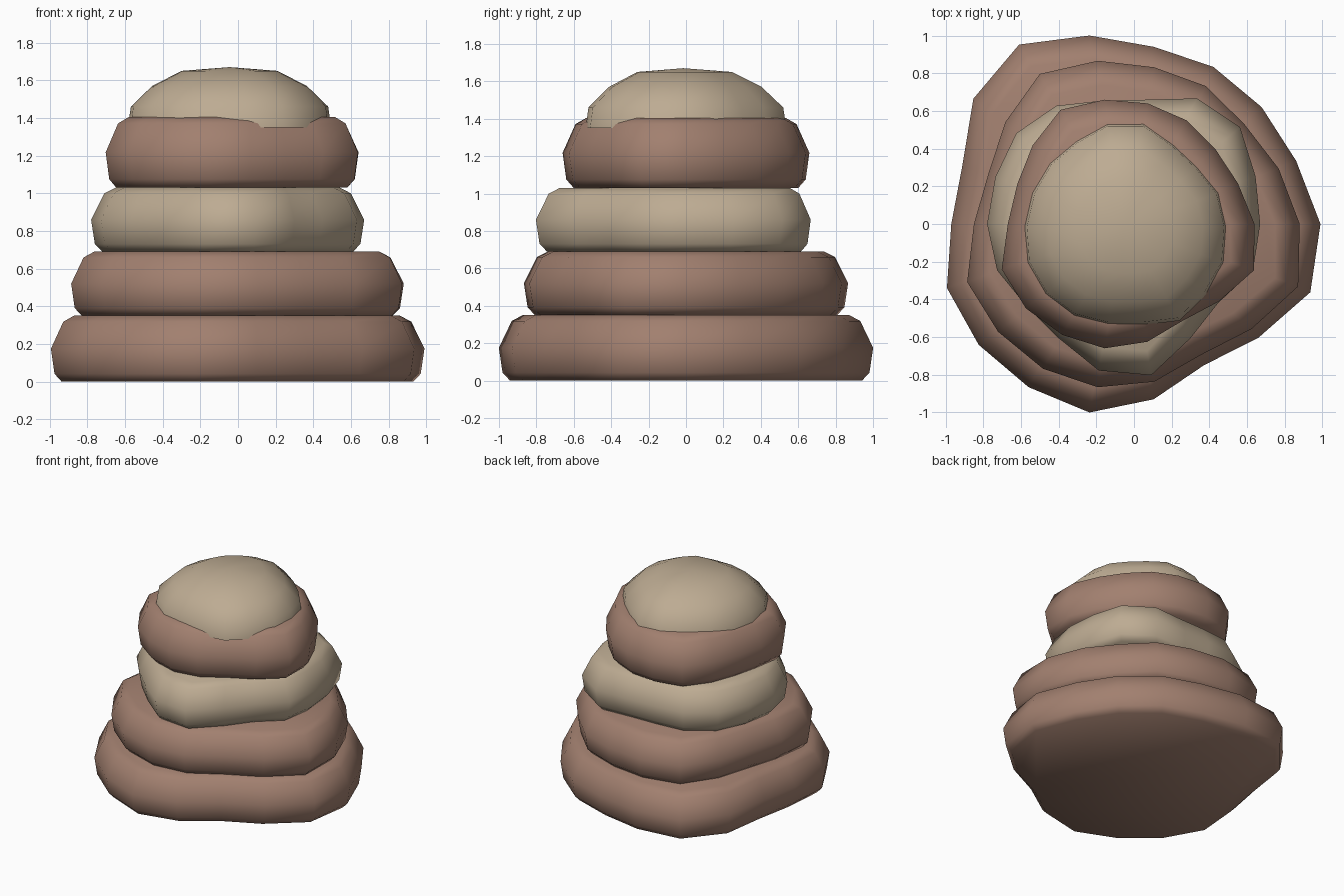
import bpy, bmesh, math

if "Cube" in bpy.data.objects:
    bpy.data.objects.remove(bpy.data.objects["Cube"])


def material(name, rgb):
    m = bpy.data.materials.new(name)
    m.diffuse_color = (*rgb, 1)
    m.use_nodes = True
    m.node_tree.nodes["Principled BSDF"].inputs["Base Color"].default_value = m.diffuse_color
    return m


BROWN = material("clay brown", (0.36, 0.215, 0.16))
TAN = material("sand tan", (0.51, 0.41, 0.29))


def lofted_stone(name, mat, cx, cy, radii, profile, apex=None):
    """Irregular outline (radii at even angles) swept through (z, inset, scale) rings."""
    bm = bmesh.new()
    n = len(radii)
    rings = []
    for z, inset, scale in profile:
        ring = []
        for i, r in enumerate(radii):
            a = 2 * math.pi * i / n
            rr = (r - inset) * scale
            ring.append(bm.verts.new((cx + rr * math.cos(a), cy + rr * math.sin(a), z)))
        rings.append(ring)
    for lo, hi in zip(rings, rings[1:]):
        for i in range(n):
            j = (i + 1) % n
            bm.faces.new((lo[i], lo[j], hi[j], hi[i]))
    bm.faces.new(rings[0][::-1])
    if apex is None:
        bm.faces.new(rings[-1])
    else:
        tip = bm.verts.new((cx, cy, apex))
        for i in range(n):
            bm.faces.new((rings[-1][i], rings[-1][(i + 1) % n], tip))
    bmesh.ops.recalc_face_normals(bm, faces=bm.faces)
    me = bpy.data.meshes.new(name)
    bm.to_mesh(me)
    bm.free()
    me.materials.append(mat)
    ob = bpy.data.objects.new(name, me)
    bpy.context.collection.objects.link(ob)
    bpy.context.view_layer.objects.active = ob
    ob.select_set(True)
    bpy.ops.object.shade_smooth_by_angle(angle=math.radians(60))
    ob.select_set(False)


def cushion(z0, z1):
    """Rounded slab profile between two heights."""
    h = z1 - z0
    return [(z0, 0.06, 1), (z0 + 0.12 * h, 0.02, 1), (z0 + 0.5 * h, 0, 1),
            (z0 + 0.91 * h, 0.07, 1), (z1, 0.13, 1)]


# Stacked stones, bottom to top
lofted_stone("bottom_stone", BROWN, -0.06, 0,
             [1.05, .98, .964, .963, .955, 1.016, 1.10, 1.035, .906,
              .91, .993, .998, 1.0, 1.016, .945, .865, .94, 1.06], cushion(0, 0.35))
lofted_stone("second_stone", BROWN, -0.04, 0,
             [.92, .86, .82, .845, .845, .88, .92, .84, .78,
              .81, .90, .89, .887, .88, .85, .80, .867, .97], cushion(0.35, 0.69))
lofted_stone("middle_stone", TAN, -0.05, 0,
             [.72, .74, .80, .77, .67, .665, .725, .75, .73,
              .73, .72, .68, .70, .79, .815, .70, .65, .725], cushion(0.69, 1.03))
lofted_stone("fourth_stone", BROWN, -0.04, 0,
             [.68, .63, .617, .636, .65, .67, .70, .65, .617,
              .63, .705, .697, .68, .67, .635, .594, .64, .72], cushion(1.03, 1.405))

# Domed cap stone
lofted_stone("cap_stone", TAN, -0.045, -0.015,
             [.54, .53, .50, .51, .56, .56, .53, .53, .53,
              .54, .56, .56, .55, .53, .53, .575, .56, .56],
             [(1.35, 0, 1), (1.46, 0, 0.97), (1.57, 0, 0.76), (1.65, 0, 0.47)], apex=1.67)
